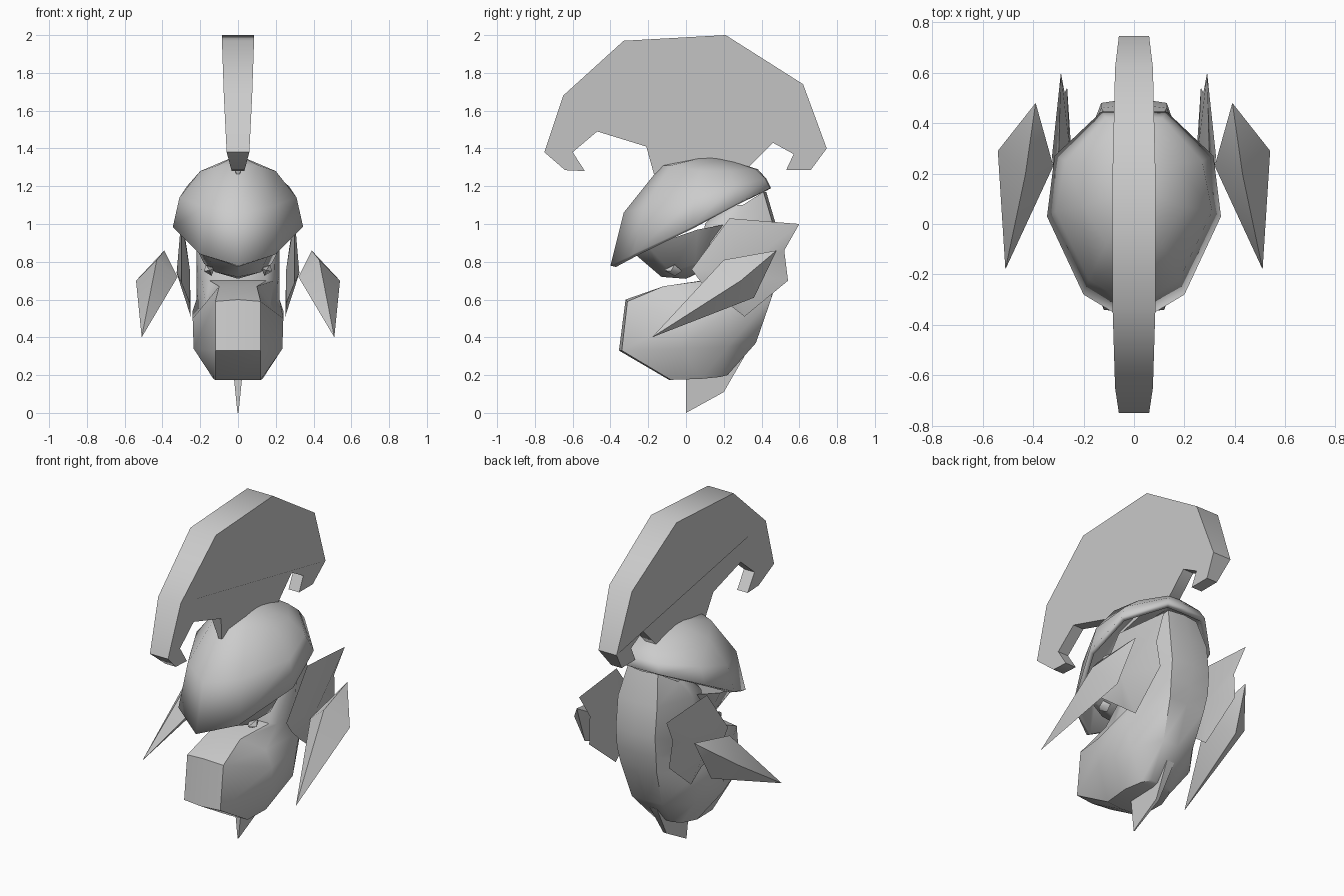
import bpy
import bmesh
import math
from mathutils import Vector

default_cube = bpy.data.objects.get("Cube")
if default_cube:
    bpy.data.objects.remove(default_cube, do_unlink=True)

# One plain colour for the whole figure
grey = bpy.data.materials.new("plain grey")
grey.use_nodes = True
colour = (.6, .6, .6, 1)
grey.diffuse_color = colour
grey.node_tree.nodes["Principled BSDF"].inputs["Base Color"].default_value = colour


def finish(bm, name, angle=45):
    """Turn a bmesh into a smooth shaded object that keeps its hard edges."""
    bmesh.ops.recalc_face_normals(bm, faces=bm.faces)
    mesh = bpy.data.meshes.new(name)
    bm.to_mesh(mesh)
    bm.free()
    mesh.materials.append(grey)
    obj = bpy.data.objects.new(name, mesh)
    bpy.context.collection.objects.link(obj)
    bpy.ops.object.select_all(action="DESELECT")
    bpy.context.view_layer.objects.active = obj
    obj.select_set(True)
    bpy.ops.object.shade_smooth_by_angle(angle=math.radians(angle))
    return obj


def loft(name, half_rings, start_cap=True, apex=None, angle=45):
    """Skin rings given as their left half, running from front to back."""
    bm = bmesh.new()
    rings = []
    for half in half_rings:
        mirrored = [(-x, y, z) for x, y, z in reversed(half[1:-1])]
        rings.append([bm.verts.new(p) for p in half + mirrored])
    count = len(rings[0])
    for low, high in zip(rings, rings[1:]):
        for i in range(count):
            j = (i + 1) % count
            bm.faces.new((low[i], low[j], high[j], high[i]))
    if start_cap:
        bm.faces.new(rings[0])
    if apex:
        tip = bm.verts.new(apex)
        for i in range(count):
            bm.faces.new((rings[-1][i], rings[-1][(i + 1) % count], tip))
    else:
        bm.faces.new(rings[-1])
    return finish(bm, name, angle)


def blade(name, outline):
    """Upright plate on the centre line: each point is y, z, half thickness."""
    bm = bmesh.new()
    left = [bm.verts.new((w, y, z)) for y, z, w in outline]
    right = [bm.verts.new((-w, y, z)) for y, z, w in outline]
    bm.faces.new(left)
    bm.faces.new(right)
    for i in range(len(outline)):
        j = (i + 1) % len(outline)
        bm.faces.new((left[i], left[j], right[j], right[i]))
    return finish(bm, name)


def spindle_pair(name, ring, poles, angle=45):
    """Ring of points joined to two poles, built on both sides."""
    for side, label in ((1, "left"), (-1, "right")):
        bm = bmesh.new()
        flip = Vector((side, 1, 1))
        loop = [bm.verts.new(Vector(p) * flip) for p in ring]
        for pole in poles:
            tip = bm.verts.new(Vector(pole) * flip)
            for i in range(len(loop)):
                bm.faces.new((loop[i], loop[(i + 1) % len(loop)], tip))
        finish(bm, label + "_" + name, angle)


# Head: jaw and beard at the bottom, then the recessed face and the neck column
loft("head_and_beard", [
    [(0, -.09, .175), (.12, -.08, .175), (.13, .08, .18), (.1, .18, .19), (.06, .22, .2), (0, .22, .2)],
    [(0, -.355, .33), (.12, -.34, .33), (.235, -.02, .34), (.21, .22, .35), (.1, .37, .37), (0, .37, .37)],
    [(0, -.32, .6), (.12, -.31, .59), (.24, -.02, .5), (.24, .22, .54), (.12, .45, .6), (0, .45, .6)],
    [(0, -.12, .67), (.1, -.12, .67), (.17, .02, .57), (.22, .22, .6), (.13, .47, .7), (0, .48, .7)],
    [(0, .08, .7), (.15, .08, .7), (.19, .1, .7), (.22, .22, .72), (.13, .48, .82), (0, .5, .82)],
    [(0, .1, 1), (.15, .1, 1), (.2, .14, 1), (.22, .25, 1), (.13, .46, 1), (0, .475, 1)],
    [(0, .2, 1.1), (.1, .2, 1.1), (.14, .24, 1.1), (.16, .3, 1.1), (.1, .41, 1.17), (0, .425, 1.17)],
], angle=50)

# Brow bowl below the front of the helmet
loft("brow", [
    [(0, .3, 1), (.2, .22, 1), (.27, .06, .97), (.18, -.2, .88), (0, -.27, .84)],
    [(0, .15, .78), (.12, .12, .78), (.18, .05, .79), (.12, -.08, .745), (0, -.13, .72)],
], apex=(0, 0, .71))

# Hollow helmet dome with a slanted rim
helmet = loft("helmet", [
    [(0, -.4, .78), (.2, -.28, .84), (.345, .03, .985), (.315, .27, 1.11), (.13, .445, 1.19), (0, .45, 1.19)],
    [(0, -.33, 1.06), (.18, -.22, 1.09), (.31, .05, 1.14), (.27, .25, 1.2), (.11, .42, 1.24), (0, .425, 1.24)],
    [(0, -.13, 1.31), (.11, -.08, 1.31), (.2, .07, 1.28), (.17, .24, 1.28), (.07, .37, 1.29), (0, .38, 1.29)],
], start_cap=False, apex=(0, .14, 1.365), angle=50)
shell = helmet.modifiers.new("shell", "SOLIDIFY")
shell.thickness = .03
shell.offset = -1

# Crest with a wide outer edge and a narrow inner edge
wide, tip, thin = .085, .06, .035
crest = blade("crest", [
    (-.75, 1.38, tip), (-.65, 1.68, .075), (-.33, 1.97, wide), (.21, 2, wide),
    (.62, 1.74, .075), (.745, 1.4, tip), (.66, 1.285, thin), (.53, 1.285, thin),
    (.57, 1.37, thin), (.46, 1.43, thin), (.33, 1.3, thin), (.1, 1.3, thin),
    (-.17, 1.265, .01), (-.21, 1.41, thin), (-.47, 1.49, thin), (-.6, 1.38, thin),
    (-.535, 1.28, thin), (-.64, 1.285, thin),
])

# Pointed fin below the chin
blade("chin_fin", [
    (0, 0, .003), (.2, .11, .01), (.31, .3, .025), (.2, .3, .025), (0, .22, .025),
])

# Jagged ear plates
spindle_pair("ear_plate", [
    (.3, .23, 1.03), (.29, .6, 1), (.275, .52, .86), (.265, .54, .7),
    (.25, .31, .51), (.255, .22, .58), (.3, .08, .69), (.3, .03, .76),
], [(.325, .27, .74), (.255, .3, .76)], angle=30)

# Swept horns outside the ears
spindle_pair("horn", [
    (.54, .29, .7), (.43, .2, .81), (.32, .23, .72), (.42, .36, .61),
], [(.51, -.18, .4), (.39, .48, .86)], angle=60)

# Small eyes set in the brow
spindle_pair("eye", [
    (.18, -.08, .75), (.17, -.06, .785), (.125, -.08, .765), (.14, -.06, .725),
], [(.15, -.12, .755), (.15, -.02, .75)], angle=60)
